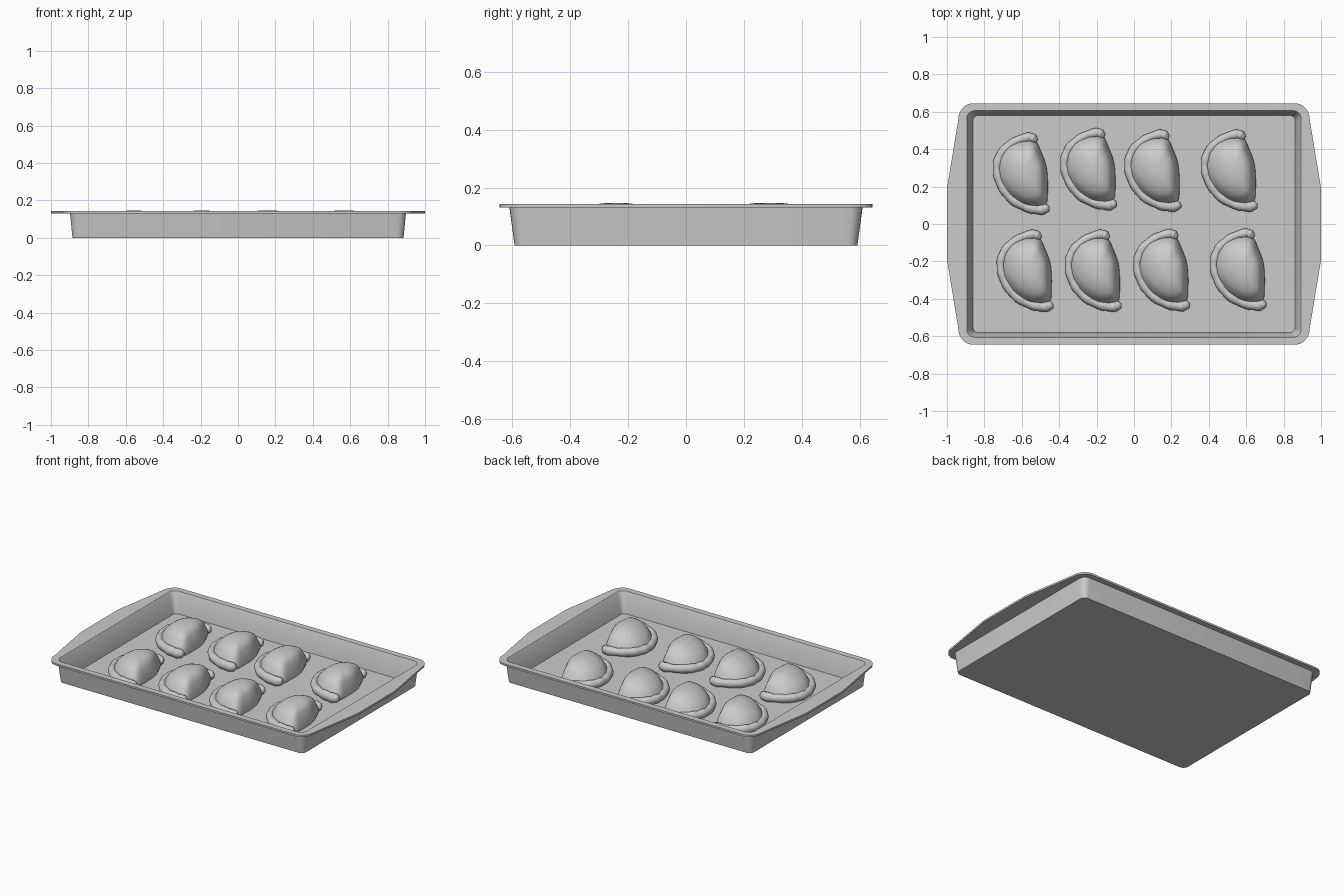
import bpy, bmesh, math
from mathutils import Vector

if "Cube" in bpy.data.objects:
    bpy.data.objects.remove(bpy.data.objects["Cube"])

grey = bpy.data.materials.new("light_grey")
grey.use_nodes = True
colour = (0.6, 0.6, 0.6, 1)
grey.diffuse_color = colour
grey.node_tree.nodes["Principled BSDF"].inputs["Base Color"].default_value = colour


def finish(name, bm, angle):
    bmesh.ops.recalc_face_normals(bm, faces=bm.faces)
    mesh = bpy.data.meshes.new(name)
    bm.to_mesh(mesh)
    bm.free()
    mesh.materials.append(grey)
    obj = bpy.data.objects.new(name, mesh)
    bpy.context.collection.objects.link(obj)
    bpy.ops.object.select_all(action="DESELECT")
    obj.select_set(True)
    bpy.context.view_layer.objects.active = obj
    bpy.ops.object.shade_smooth_by_angle(angle=math.radians(angle))
    return obj


def bridge(bm, rings):
    for a, b in zip(rings, rings[1:]):
        n = len(a)
        for i in range(n):
            j = (i + 1) % n
            bm.faces.new((a[i], a[j], b[j], b[i]))


def spline(points, steps, closed):
    """Catmull-Rom samples through the points."""
    n, out = len(points), []
    for i in range(n if closed else n - 1):
        ids = [(i + k) % n if closed else min(max(i + k, 0), n - 1) for k in (-1, 0, 1, 2)]
        a, b, c, d = (Vector(points[k]) for k in ids)
        for s in range(steps):
            t = s / steps
            out.append(0.5 * (2 * b + (c - a) * t + (2 * a - 5 * b + 4 * c - d) * t ** 2
                              + (3 * b - a - 3 * c + d) * t ** 3))
    if not closed:
        out.append(Vector(points[-1]))
    return out


# Tray: rounded loops from the underside, round the rim, down to the floor
def tray_loop(bm, hx, hy, rx, ry, z, side=None):
    quad = [(side or hx, 0.19)]
    for i in range(7):
        a = i / 6 * math.pi / 2
        quad.append((hx - rx + rx * math.cos(a), hy - ry + ry * math.sin(a)))
    loop = quad + [(-x, y) for x, y in reversed(quad)]
    loop += [(-x, -y) for x, y in loop]
    return [bm.verts.new((x, y, z)) for x, y in loop]


bm = bmesh.new()
rings = [
    tray_loop(bm, 0.885, 0.592, 0.035, 0.035, 0),
    tray_loop(bm, 0.898, 0.610, 0.045, 0.045, 0.131),
    tray_loop(bm, 0.940, 0.645, 0.075, 0.09, 0.131, 1.0),
    tray_loop(bm, 0.940, 0.645, 0.075, 0.09, 0.143, 1.0),
    tray_loop(bm, 0.894, 0.606, 0.043, 0.043, 0.143),
    tray_loop(bm, 0.888, 0.602, 0.040, 0.040, 0.136),
    tray_loop(bm, 0.860, 0.580, 0.025, 0.025, 0.008),
]
bridge(bm, rings)
bm.faces.new(rings[0])
bm.faces.new(rings[-1])
finish("tray", bm, 30)

FLOOR = 0.008
# Plan of the filled half moon, and the path of its folded edge (x, y, radius)
PLAN = [(0.075, 0.175), (0.11, 0.11), (0.137, 0.03), (0.143, -0.08), (0.13, -0.17),
        (0.04, -0.185), (-0.05, -0.14), (-0.115, -0.06), (-0.135, 0.02),
        (-0.12, 0.1), (-0.07, 0.16), (0.01, 0.185)]
EDGE = [(0.066, 0.185, 0.024), (0.045, 0.193, 0.026), (-0.02, 0.176, 0.023), (-0.085, 0.131, 0.024),
        (-0.12, 0.075, 0.024), (-0.128, 0.01, 0.023), (-0.104, -0.065, 0.024),
        (-0.05, -0.136, 0.025), (0.03, -0.18, 0.026), (0.1, -0.193, 0.028), (0.128, -0.188, 0.026)]


def pastry_body():
    bm = bmesh.new()
    plan = spline(PLAN, 4, True)
    centre = Vector((0.025, 0.01))
    rings = []
    for k in range(13):
        r = math.sin((1 - k / 13) * math.pi / 2)
        ring = []
        for p in plan:
            # steep on the straight side, gentler towards the folded edge
            d = (p - centre).normalized()
            power = 2.4 + 0.8 * d.x
            h = (1 - r ** power) ** (0.62 - 0.1 * d.x)
            q = centre + (p - centre) * r
            ring.append(bm.verts.new((q.x, q.y, FLOOR + 0.02 * min(1, 4 * (1 - r)) + 0.119 * h)))
        rings.append(ring)
    base = [bm.verts.new((v.co.x * 0.96, v.co.y * 0.96, FLOOR)) for v in rings[0]]
    for v in rings[0]:
        v.co.z = FLOOR + 0.02
    bridge(bm, [base] + rings)
    top = bm.verts.new((centre.x, centre.y, 0.147))
    last = rings[-1]
    for i, v in enumerate(last):
        bm.faces.new((v, last[(i + 1) % len(last)], top))
    bm.faces.new(base)
    return bm


def pastry_edge():
    """Rolled crimp, swept with rounded ends."""
    bm = bmesh.new()
    path = spline(EDGE, 5, False)
    n, rings = len(path), []
    stations = []
    for i, p in enumerate(path):
        t = (path[min(i + 1, n - 1)] - path[max(i - 1, 0)]).xy.normalized()
        stations.append((p.xy, t, p.z * (1 + 0.06 * math.sin(i * 1.25))))
    start, end = stations[0], stations[-1]
    caps = [math.radians(a) for a in (30, 60, 85)]
    head = [(start[0] - start[1] * start[2] * math.sin(a), start[1], start[2] * math.cos(a))
            for a in reversed(caps)]
    tail = [(end[0] + end[1] * end[2] * math.sin(a), end[1], end[2] * math.cos(a)) for a in caps]
    for p, t, r in head + stations + tail:
        side = Vector((t.y, -t.x))
        ring = []
        for k in range(12):
            a = k / 12 * math.tau
            q = p + side * r * math.cos(a)
            ring.append(bm.verts.new((q.x, q.y, FLOOR + 0.028 + 1.1 * r * math.sin(a))))
        rings.append(ring)
    bridge(bm, rings)
    bm.faces.new(rings[0])
    bm.faces.new(rings[-1])
    return bm


# Pastries: two rows of four sharing the same meshes
spots = [(-0.604, 0.270), (-0.243, 0.294), (0.10, 0.286), (0.508, 0.286),
         (-0.583, -0.249), (-0.219, -0.249), (0.147, -0.246), (0.556, -0.243)]
for part, builder in (("pastry_body", pastry_body), ("pastry_folded_edge", pastry_edge)):
    first = finish(part, builder(), 50)
    for i, (x, y) in enumerate(spots):
        obj = first if i == 0 else first.copy()
        obj.name = f"{part}_{i + 1}"
        obj.location = (x, y, 0)
        if i:
            bpy.context.collection.objects.link(obj)
